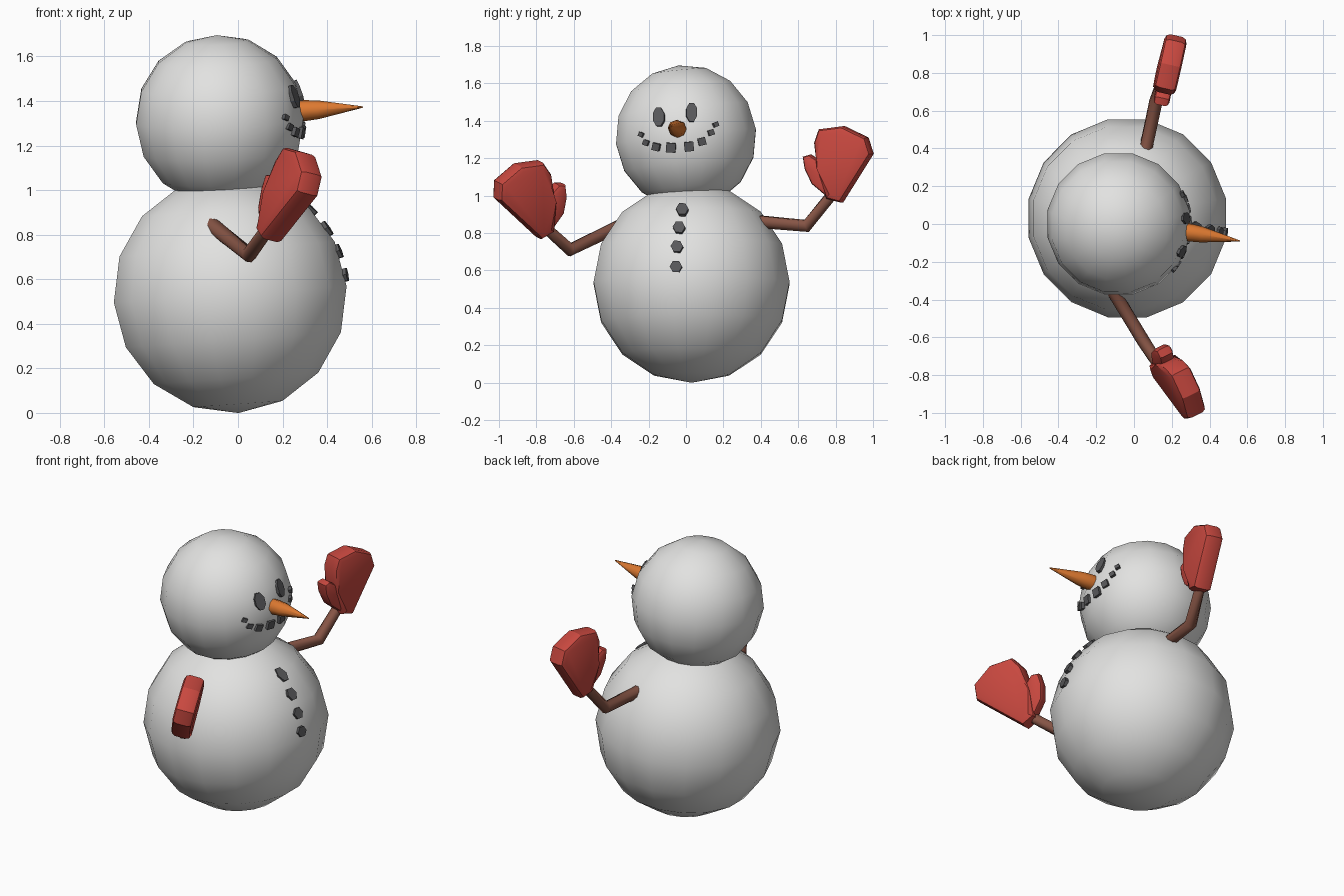
import bpy, bmesh, math
from mathutils import Vector, Matrix

if "Cube" in bpy.data.objects:
    bpy.data.objects.remove(bpy.data.objects["Cube"])


def mat(name, rgb):
    m = bpy.data.materials.new(name)
    m.diffuse_color = (*rgb, 1)
    m.use_nodes = True
    m.node_tree.nodes["Principled BSDF"].inputs["Base Color"].default_value = m.diffuse_color
    return m


SNOW = mat("snow white", (0.76, 0.76, 0.75))
COAL = mat("coal grey", (0.10, 0.10, 0.105))
CARROT = mat("carrot orange", (0.72, 0.19, 0.03))
BARK = mat("bark brown", (0.24, 0.09, 0.06))
WOOL = mat("wool red", (0.58, 0.065, 0.05))


def finish(name, bm, material, angle=None):
    bmesh.ops.recalc_face_normals(bm, faces=bm.faces)
    me = bpy.data.meshes.new(name)
    bm.to_mesh(me)
    bm.free()
    me.materials.append(material)
    ob = bpy.data.objects.new(name, me)
    bpy.context.collection.objects.link(ob)
    if angle:
        bpy.ops.object.select_all(action='DESELECT')
        bpy.context.view_layer.objects.active = ob
        ob.select_set(True)
        bpy.ops.object.shade_smooth_by_angle(angle=math.radians(angle))
    return ob


def bridge(bm, rings):
    """Skin closed rings of points and cap both ends."""
    loops = [[bm.verts.new(p) for p in r] for r in rings]
    n = len(loops[0])
    for a, b in zip(loops, loops[1:]):
        for i in range(n):
            bm.faces.new((a[i], a[(i + 1) % n], b[(i + 1) % n], b[i]))
    bm.faces.new(loops[0])
    bm.faces.new(loops[-1])


def snowball(name, center, r, tilt_x, tilt_y):
    bm = bmesh.new()
    rot = (Matrix.Rotation(math.radians(tilt_x), 4, 'X')
           @ Matrix.Rotation(math.radians(tilt_y), 4, 'Y')
           @ Matrix.Rotation(math.radians(11.25), 4, 'Z'))
    bmesh.ops.create_uvsphere(bm, u_segments=16, v_segments=8, radius=r,
                              matrix=Matrix.Translation(center) @ rot)
    finish(name, bm, SNOW, 60)


def tube(name, pts, radii, sides, material):
    pts = [Vector(p) for p in pts]
    rings = []
    for i, p in enumerate(pts):
        t = Vector()
        if i > 0:
            t += (p - pts[i - 1]).normalized()
        if i < len(pts) - 1:
            t += (pts[i + 1] - p).normalized()
        t.normalize()
        a = t.cross(Vector((1, 0, 0.3)) if abs(t.x) < 0.8 else Vector((0, 0, 1))).normalized()
        b = t.cross(a)
        rings.append([p + radii[i] * (a * math.cos(k * math.tau / sides) + b * math.sin(k * math.tau / sides))
                      for k in range(sides)])
    bm = bmesh.new()
    bridge(bm, rings)
    finish(name, bm, material, 50)


def stone(name, center, r, y, z, w, h, sides, turn=0.0):
    """Coal plate whose outline is projected onto a snowball along x."""
    top, low = [], []
    for k in range(sides):
        a = (k + 0.5) * math.tau / sides + turn
        dy = y + w / 2 * math.cos(a) - center.y
        dz = z + h / 2 * math.sin(a) - center.z
        d = Vector((math.sqrt(r * r - dy * dy - dz * dz), dy, dz)).normalized()
        top.append(center + d * (r + 0.007))
        low.append(center + d * (r - 0.03))
    bm = bmesh.new()
    bridge(bm, [low, top])
    finish(name, bm, COAL)


# Snowballs
BODY, BODY_R = Vector((-0.035, 0.03, 0.532)), 0.534
HEAD, HEAD_R = Vector((-0.082, 0.0, 1.315)), 0.383
snowball("body", BODY, BODY_R, 0, -4)
snowball("head", HEAD, HEAD_R, 6, -2)

# Carrot nose
tube("nose", [(0.22, -0.035, 1.353), (0.30, -0.046, 1.357), (0.36, -0.056, 1.361), (0.56, -0.09, 1.373)],
     [0.045, 0.047, 0.042, 0.003], 8, CARROT)

# Eyes, mouth and buttons
stone("eye_right", HEAD, HEAD_R, -0.145, 1.42, 0.062, 0.105, 8)
stone("eye_left", HEAD, HEAD_R, 0.03, 1.444, 0.062, 0.105, 8)
mouth = [(-0.24, 1.326, 0.032), (-0.214, 1.283, 0.04), (-0.16, 1.26, 0.054), (-0.08, 1.256, 0.07),
         (0.016, 1.262, 0.07), (0.085, 1.289, 0.056), (0.134, 1.337, 0.042), (0.16, 1.38, 0.035)]
for i, (y, z, s) in enumerate(mouth):
    stone(f"mouth_stone_{i}", HEAD, HEAD_R, y, z, s, s, 4, (y + 0.04) * 2)
for i, (y, z) in enumerate([(-0.02, 0.925), (-0.037, 0.829), (-0.048, 0.727), (-0.053, 0.62)]):
    stone(f"button_{i}", BODY, BODY_R, y, z, 0.066, 0.066, 6, 0.5)

# Arms
tube("arm_right", [(-0.12, -0.34, 0.845), (0.05, -0.62, 0.71), (0.15, -0.775, 0.85)],
     [0.036, 0.036, 0.03], 8, BARK)
tube("arm_left", [(0.05, 0.34, 0.865), (0.115, 0.645, 0.838), (0.165, 0.80, 1.03)],
     [0.036, 0.036, 0.03], 8, BARK)

# Mittens: palm and thumb outlines measured from the cuff centre
PALM = [(-0.04, 0.011), (0.037, -0.01), (0.2, 0.25), (0.172, 0.337),
        (0.045, 0.398), (-0.08, 0.382), (-0.105, 0.31), (-0.085, 0.17)]
THUMB = [(-0.037, 0.02), (-0.12, 0.09), (-0.158, 0.17), (-0.168, 0.235),
         (-0.13, 0.246), (-0.085, 0.215), (0.0, 0.12)]


def mitten(side, origin, u, w, turn):
    o, u, w = Vector(origin), Vector(u), Vector(w)
    n = u.cross(w).normalized()
    c, s = math.cos(math.radians(turn)), math.sin(math.radians(turn))
    for part, outline, half, bevel in (("palm", PALM, 0.06, 0.028), ("thumb", THUMB, 0.042, 0.02)):
        flat = [o + u * (p * c + q * s) + w * (q * c - p * s) for p, q in outline]
        bm = bmesh.new()
        bridge(bm, [[p - n * half for p in flat], [p + n * half for p in flat]])
        # Round the front and back rims
        rims = [e for e in bm.edges if abs((e.verts[0].co - e.verts[1].co).normalized().dot(n)) < 0.5]
        bmesh.ops.bevel(bm, geom=rims, offset=bevel, segments=2, profile=0.5, affect='EDGES')
        finish(f"mitten_{part}_{side}", bm, WOOL, 28)


mitten("right", (0.135, -0.757, 0.793), (0.5, -1, 0), (0.26, 0, 1), 15)
mitten("left", (0.175, 0.797, 0.973), (0.23, 1, 0), (0.02, 0, 1), 0)
